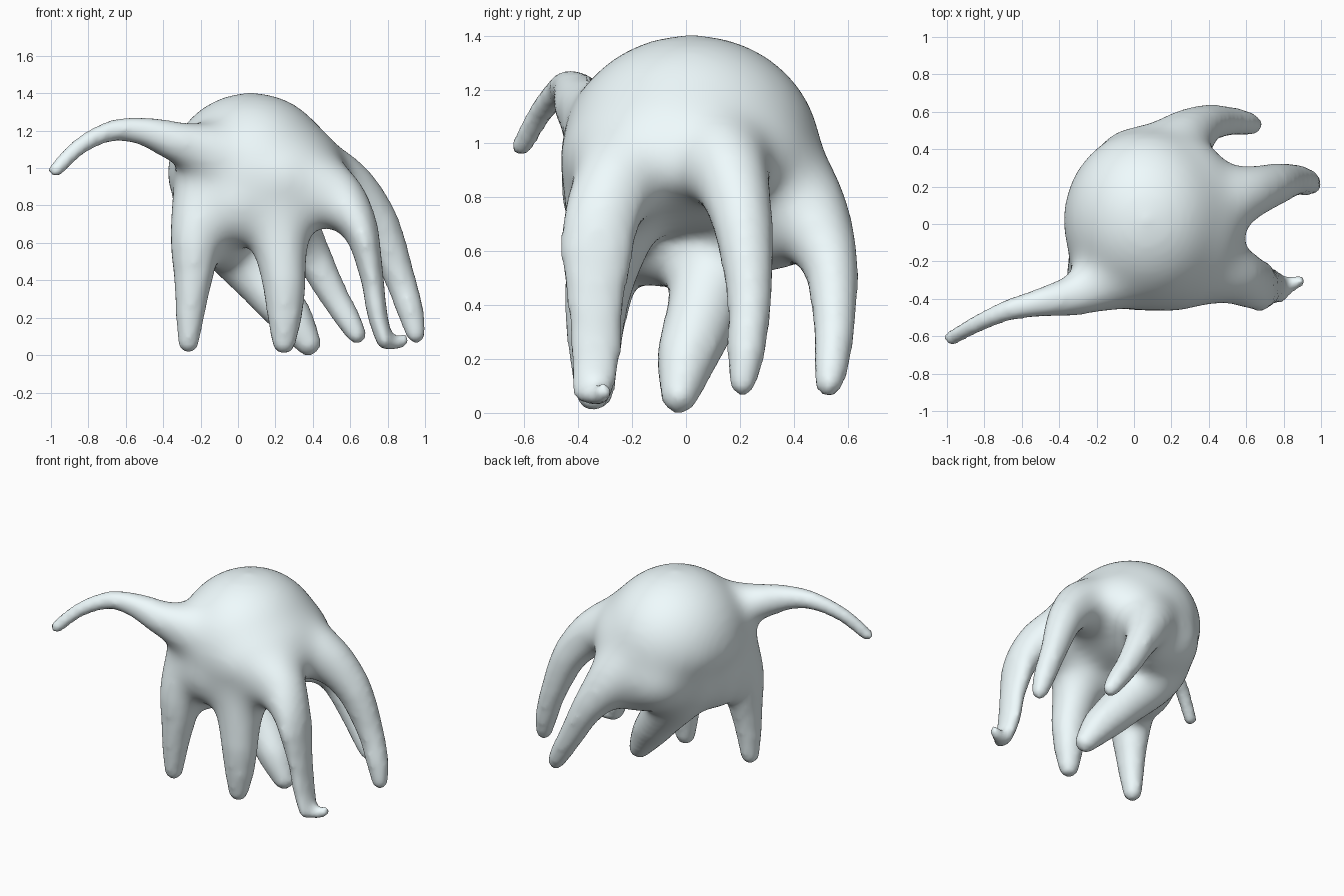
import bpy, bmesh
from mathutils import Vector, Matrix

bm = bmesh.new()


def blob(c, radii, flat=1.0):
    """Ellipsoid; 'flat' squashes its lower half."""
    res = bmesh.ops.create_icosphere(bm, subdivisions=4, radius=1.0)
    for v in res["verts"]:
        z = v.co.z * (flat if v.co.z < 0 else 1)
        v.co = Vector((c[0] + v.co.x * radii[0], c[1] + v.co.y * radii[1], c[2] + z * radii[2]))


def catmull(p0, p1, p2, p3, t):
    return 0.5 * (2 * p1 + (p2 - p0) * t + (2 * p0 - 5 * p1 + 4 * p2 - p3) * t * t
                  + (3 * p1 - p0 - 3 * p2 + p3) * t ** 3)


def limb(points, widen=1.0, steps=9):
    """Chain of overlapping balls along a smooth path of (x, y, z, radius)."""
    pts = [Vector(p) for p in points]
    pts = [2 * pts[0] - pts[1]] + pts + [2 * pts[-1] - pts[-2]]
    for i in range(1, len(pts) - 2):
        last = i == len(pts) - 3
        for s in range(steps + last):
            p = catmull(*pts[i - 1:i + 3], s / steps)
            wide = widen if p[2] < 0.6 else 1 + (widen - 1) * max(0, (0.85 - p[2]) / 0.25)
            bmesh.ops.create_icosphere(
                bm, subdivisions=2, radius=p[3] * 1.04,
                matrix=Matrix.Translation(p.to_3d()) @ Matrix.Diagonal((1, wide, 1, 1)))


# Domed body, draped shoulders and the webs between limbs
blob((0.07, 0.02, 0.955), (0.455, 0.49, 0.455), 0.62)
blob((0.20, 0.01, 0.92), (0.40, 0.49, 0.37), 0.5)
blob((0.04, 0.27, 0.80), (0.28, 0.26, 0.26))
blob((0.15, 0.33, 0.72), (0.20, 0.18, 0.20))
blob((-0.07, 0.12, 0.73), (0.23, 0.22, 0.22))
blob((-0.13, -0.09, 0.73), (0.225, 0.25, 0.27))
blob((0.01, -0.28, 0.82), (0.25, 0.19, 0.23))
blob((0.40, -0.25, 0.88), (0.20, 0.19, 0.21))

# Raised arm on the left
limb([(-0.08, -0.26, 1.05, 0.20), (-0.30, -0.37, 1.13, 0.118), (-0.50, -0.42, 1.195, 0.077),
      (-0.67, -0.46, 1.20, 0.058), (-0.84, -0.535, 1.12, 0.048), (-0.975, -0.61, 0.99, 0.042)])
# Front left leg
limb([(-0.17, -0.23, 0.92, 0.18), (-0.215, -0.285, 0.66, 0.15), (-0.24, -0.32, 0.40, 0.102),
      (-0.255, -0.33, 0.22, 0.078), (-0.265, -0.33, 0.07, 0.058)], 1.1)
# Front middle leg
limb([(0.20, -0.23, 0.90, 0.22), (0.22, -0.29, 0.64, 0.165), (0.245, -0.33, 0.40, 0.12),
      (0.25, -0.34, 0.22, 0.095), (0.245, -0.345, 0.067, 0.064)])
# Front right leg, broad and with a curled tip
limb([(0.34, -0.18, 0.95, 0.20), (0.50, -0.25, 0.86, 0.17), (0.645, -0.315, 0.69, 0.10),
      (0.71, -0.335, 0.45, 0.066), (0.745, -0.335, 0.22, 0.055), (0.785, -0.345, 0.075, 0.046)], 1.7)
limb([(0.785, -0.35, 0.075, 0.046), (0.83, -0.33, 0.063, 0.04), (0.885, -0.305, 0.078, 0.037)])
# Rear right leg
limb([(0.34, 0.08, 0.97, 0.22), (0.56, 0.15, 0.91, 0.165), (0.745, 0.21, 0.70, 0.115),
      (0.855, 0.235, 0.44, 0.085), (0.92, 0.225, 0.24, 0.072), (0.95, 0.21, 0.115, 0.053)])
# Back leg
limb([(0.12, 0.28, 0.92, 0.23), (0.24, 0.42, 0.77, 0.18), (0.38, 0.53, 0.56, 0.107),
      (0.50, 0.55, 0.34, 0.08), (0.595, 0.54, 0.18, 0.066), (0.635, 0.53, 0.11, 0.052)])
# Left rear leg sweeping diagonally underneath
limb([(-0.11, 0.14, 0.80, 0.20), (-0.03, 0.12, 0.60, 0.18), (0.14, 0.065, 0.39, 0.145),
      (0.28, 0.005, 0.21, 0.112), (0.375, -0.025, 0.065, 0.07)])

mesh = bpy.data.meshes.new("limb_chains")
bm.to_mesh(mesh)
bm.free()
body = bpy.data.objects.new("many_limbed_body", mesh)
bpy.context.collection.objects.link(body)

# Fuse everything into one skin
fuse = body.modifiers.new("fuse", "REMESH")
fuse.mode = "VOXEL"
fuse.voxel_size = 0.022
fuse.use_smooth_shade = True
skin = bpy.data.meshes.new_from_object(body.evaluated_get(bpy.context.evaluated_depsgraph_get()))
body.modifiers.clear()
body.data = skin

# Soften the body strongly, the limbs lightly
group = body.vertex_groups.new(name="torso")
for v in skin.vertices:
    d = (v.co - Vector((0.15, 0.02, 0.95))).length
    group.add([v.index], min(1, max(0, (0.72 - d) / 0.2)), "REPLACE")
for name, count, grp in (("soften_torso", 90, "torso"), ("soften_all", 8, "")):
    mod = body.modifiers.new(name, "SMOOTH")
    mod.factor = 0.5
    mod.iterations = count
    mod.vertex_group = grp

# Pale blue-grey skin
mat = bpy.data.materials.new("pale_skin")
mat.diffuse_color = (0.87, 0.97, 0.99, 1)
skin.materials.clear()
skin.materials.append(mat)
